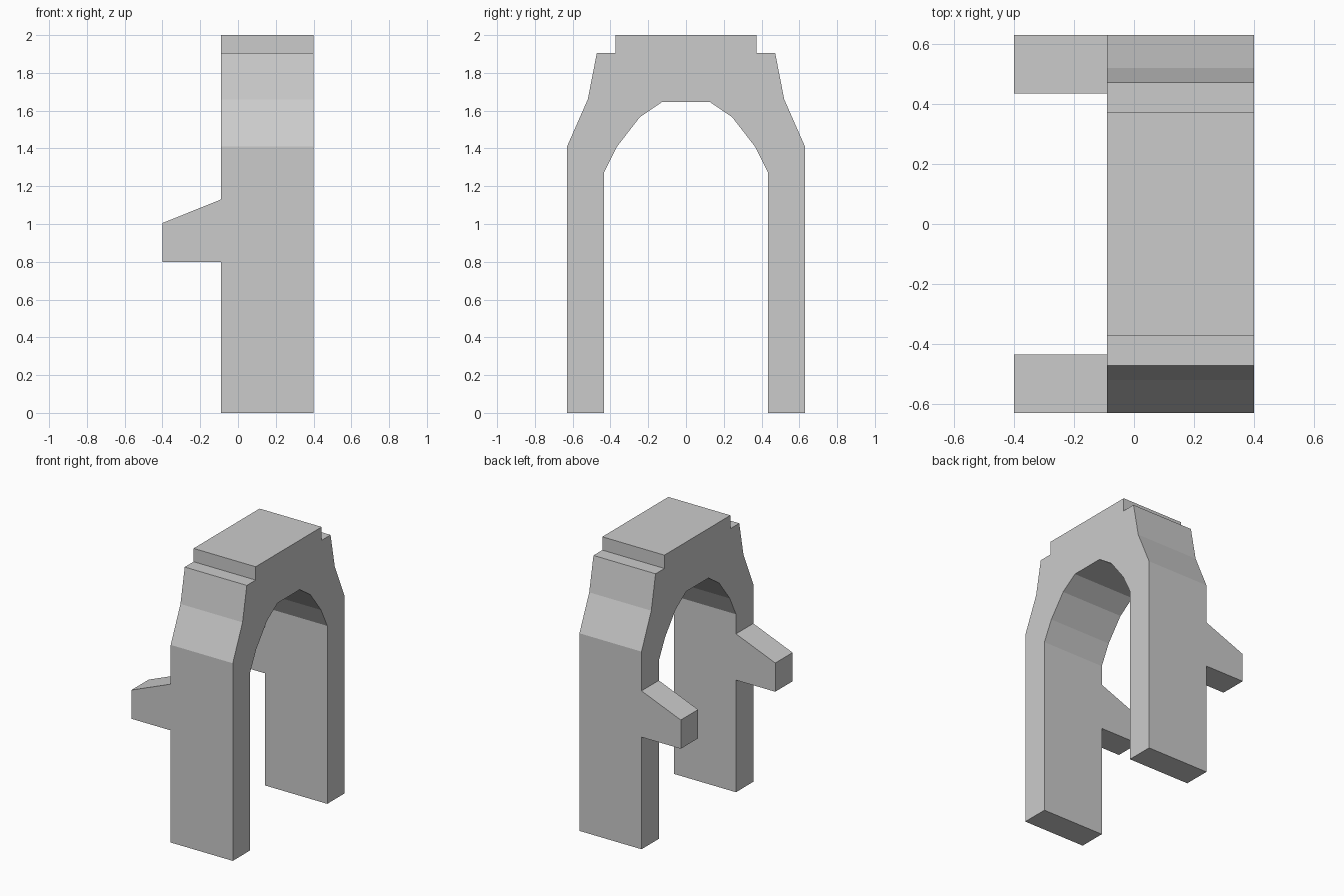
import bpy, bmesh
from mathutils import Vector

if "Cube" in bpy.data.objects:
    bpy.data.objects.remove(bpy.data.objects["Cube"])


def extrude_profile(name, points, offset):
    """Make a solid by extruding a closed 3D outline along offset."""
    bm = bmesh.new()
    face = bm.faces.new([bm.verts.new(p) for p in points])
    ext = bmesh.ops.extrude_face_region(bm, geom=[face], use_keep_orig=True)
    verts = [g for g in ext["geom"] if isinstance(g, bmesh.types.BMVert)]
    bmesh.ops.translate(bm, verts=verts, vec=Vector(offset))
    bmesh.ops.recalc_face_normals(bm, faces=bm.faces)
    mesh = bpy.data.meshes.new(name)
    bm.to_mesh(mesh)
    bm.free()
    obj = bpy.data.objects.new(name, mesh)
    bpy.context.collection.objects.link(obj)
    return obj


X_BACK, X_FRONT, X_ARM = -0.09, 0.40, -0.40
Y_IN, Y_OUT = 0.435, 0.63

# Arch frame: half outline, up the outside then down the inside, mirrored in y
outer = [(Y_OUT, 0), (Y_OUT, 1.41), (0.52, 1.66), (0.472, 1.905),
         (0.372, 1.905), (0.372, 2.0)]
inner = [(Y_IN, 0), (Y_IN, 1.27), (0.365, 1.41), (0.245, 1.565), (0.125, 1.647)]


def mirrored(half):
    return half + [(-y, z) for y, z in reversed(half)]


outline = mirrored(outer) + mirrored(inner)[::-1]
extrude_profile("arch_frame", [(X_BACK, y, z) for y, z in outline],
                (X_FRONT - X_BACK, 0, 0))

# Bracket arms projecting from each leg
arm = [(X_BACK, 0.80), (X_ARM, 0.80), (X_ARM, 1.005), (X_BACK, 1.13)]
for side, label in ((1, "back"), (-1, "front")):
    extrude_profile(f"{label}_bracket_arm", [(x, side * Y_IN, z) for x, z in arm],
                    (0, side * (Y_OUT - Y_IN), 0))
